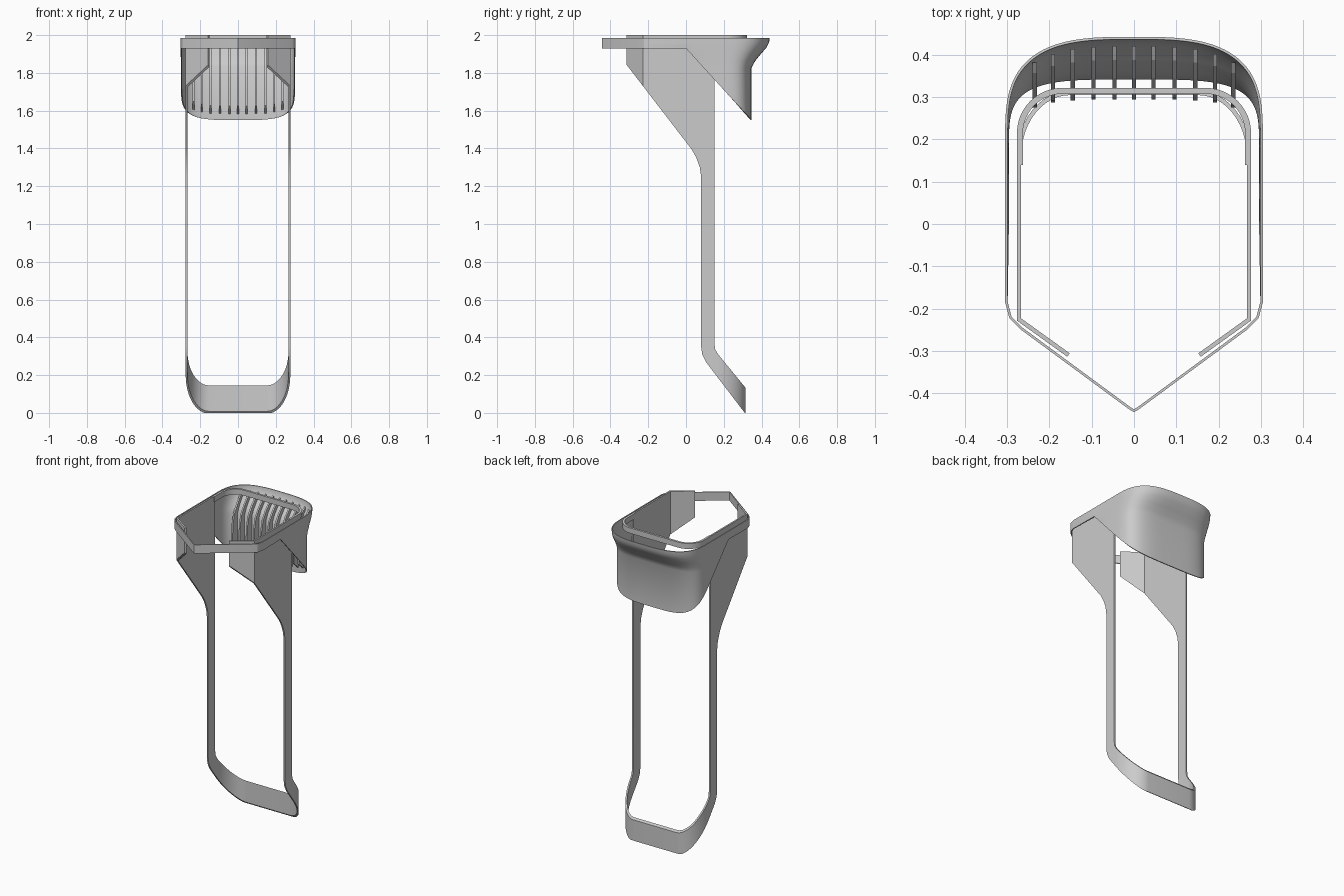
import bpy, bmesh
from math import sin, cos, pi

if "Cube" in bpy.data.objects:
    bpy.data.objects.remove(bpy.data.objects["Cube"])


def make(name, verts, faces):
    me = bpy.data.meshes.new(name)
    me.from_pydata(verts, [], faces)
    bm = bmesh.new()
    bm.from_mesh(me)
    bmesh.ops.recalc_face_normals(bm, faces=bm.faces)
    bm.to_mesh(me)
    bm.free()
    ob = bpy.data.objects.new(name, me)
    bpy.context.collection.objects.link(ob)
    return ob


def activate(ob):
    bpy.ops.object.select_all(action='DESELECT')
    ob.select_set(True)
    bpy.context.view_layer.objects.active = ob


def solidify(ob, t):
    m = ob.modifiers.new("thickness", 'SOLIDIFY')
    m.thickness, m.offset, m.use_even_offset = t, 0, True
    activate(ob)
    bpy.ops.object.modifier_apply(modifier=m.name)


def smooth(ob):
    activate(ob)
    bpy.ops.object.shade_smooth_by_angle(angle=0.5)


def loft(name, cols, closed=False):
    """Quad surface through a row of equal-length point columns."""
    n, k = len(cols), len(cols[0])
    faces = []
    for i in range(n if closed else n - 1):
        j = (i + 1) % n
        faces += [(i*k + a, j*k + a, j*k + a + 1, i*k + a + 1) for a in range(k - 1)]
    return make(name, [p for c in cols for p in c], faces)


def prism(name, profile, x0, x1):
    """Extrude a (y, z) profile along x."""
    n = len(profile)
    verts = [(x, y, z) for x in (x0, x1) for y, z in profile]
    faces = [tuple(range(n)), tuple(range(n, 2*n))]
    faces += [(i, (i+1) % n, n + (i+1) % n, n + i) for i in range(n)]
    return make(name, verts, faces)


def arc(a, b, yc, n, steps):
    """Quarter superellipse from the side (a, yc) to the back centre (0, yc+b)."""
    return [(a * max(cos(t), 0)**(2/n), yc + b * sin(t)**(2/n))
            for t in [i / steps * pi / 2 for i in range(steps + 1)]]


def both_sides(half):
    """Mirror a half plan path that ends at x = 0."""
    return half + [(-x, y) for x, y in reversed(half[:-1])]


def u_corner(x, y, rx, ry, steps=12):
    return [(x - rx + rx*cos(t), y - ry + ry*sin(t))
            for t in [i / steps * pi / 2 for i in range(steps + 1)]] + [(0, y)]


# Side panels, legs and bottom band: one folded wall trimmed by the side profile
plan = both_sides([(0.155, -0.31), (0.272, -0.226)] + u_corner(0.272, 0.31, 0.12, 0.15))
frame = loft("leg_frame", [[(x, y, 0), (x, y, 2)] for x, y in plan])
solidify(frame, 0.01)
side = [(-0.4, 2.1), (-0.4, 1.85), (-0.32, 1.85), (0.03, 1.395), (0.055, 1.35),
        (0.073, 1.30), (0.08, 1.25), (0.08, 0.35), (0.086, 0.31), (0.105, 0.27),
        (0.315, -0.005), (0.33, -0.005), (0.33, 0.115), (0.17, 0.31),
        (0.155, 0.335), (0.15, 0.37), (0.15, 2.1)]
cutter = prism("side_cutter", side, -0.5, 0.5)
m = frame.modifiers.new("trim", 'BOOLEAN')
m.operation, m.object, m.solver = 'INTERSECT', cutter, 'EXACT'
activate(frame)
bpy.ops.object.modifier_apply(modifier=m.name)
bpy.data.objects.remove(cutter)
smooth(frame)

# Top band joining the two panels round the back
path = both_sides([(0.27, 0.14)] + u_corner(0.27, 0.315, 0.1, 0.1))
band = loft("top_band", [[(x, y, 1.965), (x, y, 2)] for x, y in path])
solidify(band, 0.014)
smooth(band)


# Rim and flared rear hood: one closed loft with a slanting lower edge
def z_low(y):
    return 1.93 - 1.1 * max(y, 0)


front = [(0, -0.442), (0.01, -0.436), (0.268, -0.246), (0.292, -0.222), (0.302, -0.185)]
upper = front + [(0.302, v) for v in (0, 0.07, 0.14)] + arc(0.302, 0.24, 0.2, 3.1, 28)
lower = front + [(0.299, v) for v in (0, 0.06, 0.12)] + arc(0.299, 0.175, 0.17, 4, 28)
levels = [(1.985, 1), (1.962, 0.97), (1.935, 0.82), (1.90, 0.5), (1.865, 0.2), (1.83, 0)]
cols = []
for (ax, ay), (bx, by) in zip(upper, lower):
    col = []
    for k, (z, f) in enumerate(levels):
        col.append((bx + (ax-bx)*f, by + (ay-by)*f, max(z, z_low(by) + 0.004*(6-k))))
    cols.append(col + [(bx, by, z_low(by))])
cols += [[(-x, y, z) for x, y, z in c] for c in reversed(cols[1:-1])]
hood = loft("rim_and_hood", cols, closed=True)
solidify(hood, 0.006)
smooth(hood)

# Ribs lining the inside of the hood
for i, x in enumerate([0, 0.046, 0.096, 0.145, 0.192, 0.235]):
    ya = 0.2 + 0.24 * (1 - (x/0.302)**3.1)**(1/3.1)
    yb = 0.17 + 0.175 * (1 - (x/0.299)**4)**0.25
    inner = yb - 0.05
    d = ya - yb
    rib = [(yb, z_low(yb) + 0.03), (yb, 1.83), (yb + 0.2*d, 1.865), (yb + 0.5*d, 1.90),
           (yb + 0.8*d, 1.935), (yb + 0.8*d, 1.955), (yb + 0.45*d, 1.935),
           (yb, 1.89), (inner + 0.018, 1.84), (inner + 0.004, 1.78),
           (inner, 1.72), (inner, z_low(inner) + 0.02)]
    for s in ((1,) if x == 0 else (1, -1)):
        prism("hood_rib", rib, s*x - 0.005, s*x + 0.005)
